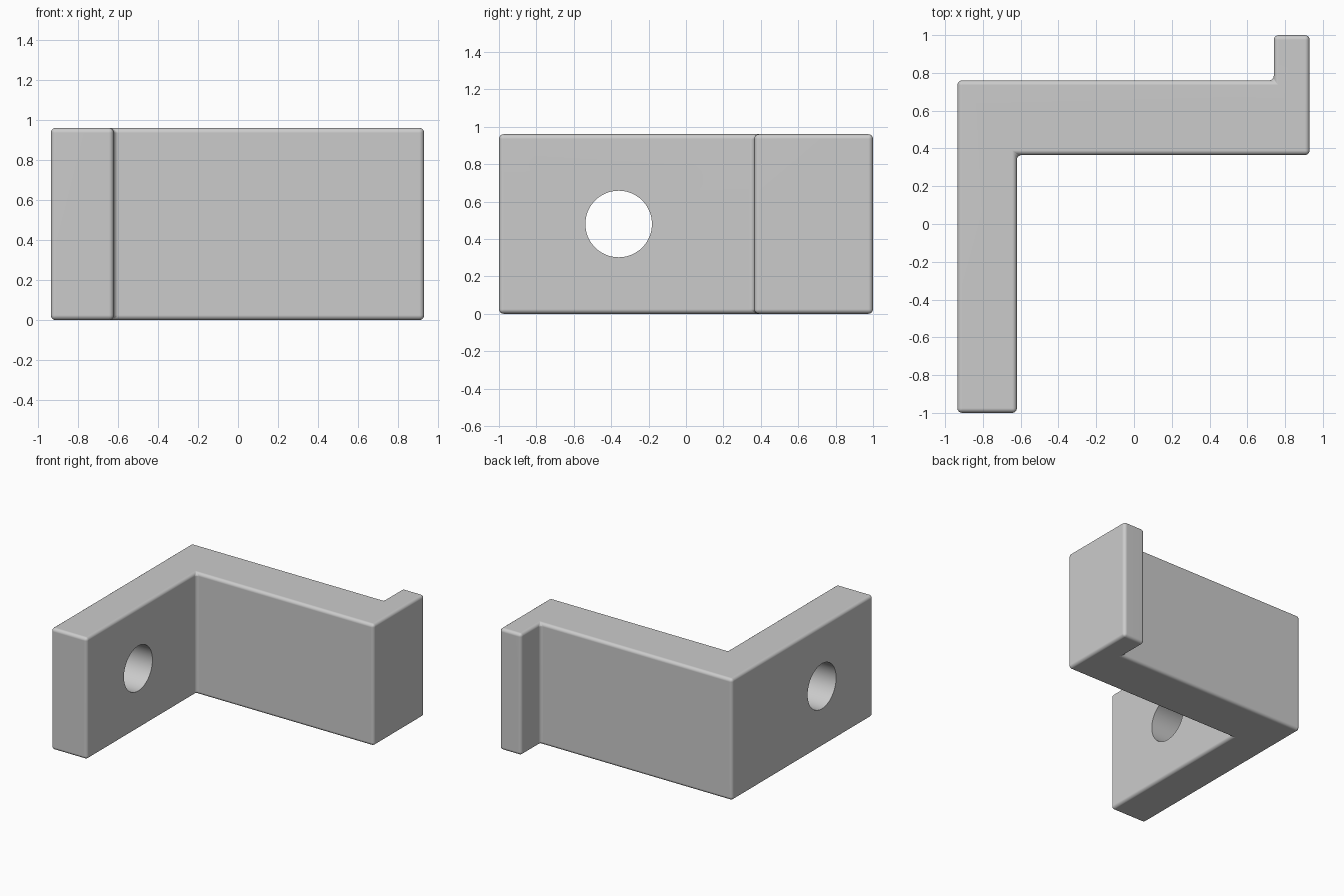
import bpy
import bmesh
import math

if "Cube" in bpy.data.objects:
    bpy.data.objects.remove(bpy.data.objects["Cube"], do_unlink=True)

HEIGHT = 0.96

# Plain grey material
grey = bpy.data.materials.new("light_grey")
grey.use_nodes = True
colour = (0.6, 0.6, 0.6, 1)
grey.diffuse_color = colour
grey.node_tree.nodes["Principled BSDF"].inputs["Base Color"].default_value = colour

# Bracket body: L-shaped profile with a small return lip, extruded upward
profile = [(-0.935, -1), (-0.62, -1), (-0.62, 0.365), (0.93, 0.365),
           (0.93, 1), (0.74, 1), (0.74, 0.76), (-0.935, 0.76)]
bm = bmesh.new()
base = bm.faces.new([bm.verts.new((x, y, 0)) for x, y in profile])
top = bmesh.ops.extrude_face_region(bm, geom=[base])["geom"]
bmesh.ops.translate(bm, vec=(0, 0, HEIGHT),
                    verts=[v for v in top if isinstance(v, bmesh.types.BMVert)])
bmesh.ops.recalc_face_normals(bm, faces=bm.faces)
mesh = bpy.data.meshes.new("bracket")
bm.to_mesh(mesh)
bm.free()
mesh.materials.append(grey)
bracket = bpy.data.objects.new("bracket", mesh)
bpy.context.collection.objects.link(bracket)

# Cutter for the bolt hole through the long arm
bpy.ops.mesh.primitive_cylinder_add(vertices=64, radius=0.178, depth=0.8,
                                    location=(-0.78, -0.36, HEIGHT / 2),
                                    rotation=(0, math.pi / 2, 0))
cutter = bpy.context.object
cutter.name = "hole_cutter"
cutter.data.materials.append(grey)

# Softly rounded edges, then the crisp hole
bevel = bracket.modifiers.new("rounded_edges", "BEVEL")
bevel.width = 0.025
bevel.segments = 4
bevel.limit_method = "ANGLE"
hole = bracket.modifiers.new("bolt_hole", "BOOLEAN")
hole.operation = "DIFFERENCE"
hole.solver = "EXACT"
hole.object = cutter

bpy.ops.object.select_all(action="DESELECT")
bpy.context.view_layer.objects.active = bracket
bracket.select_set(True)
for name in ("rounded_edges", "bolt_hole"):
    bpy.ops.object.modifier_apply(modifier=name)
bpy.data.objects.remove(cutter, do_unlink=True)

# Smooth fillets with flat-looking large faces
bpy.ops.object.shade_smooth_by_angle(angle=math.radians(35))
weighted = bracket.modifiers.new("weighted_normals", "WEIGHTED_NORMAL")
weighted.keep_sharp = True
